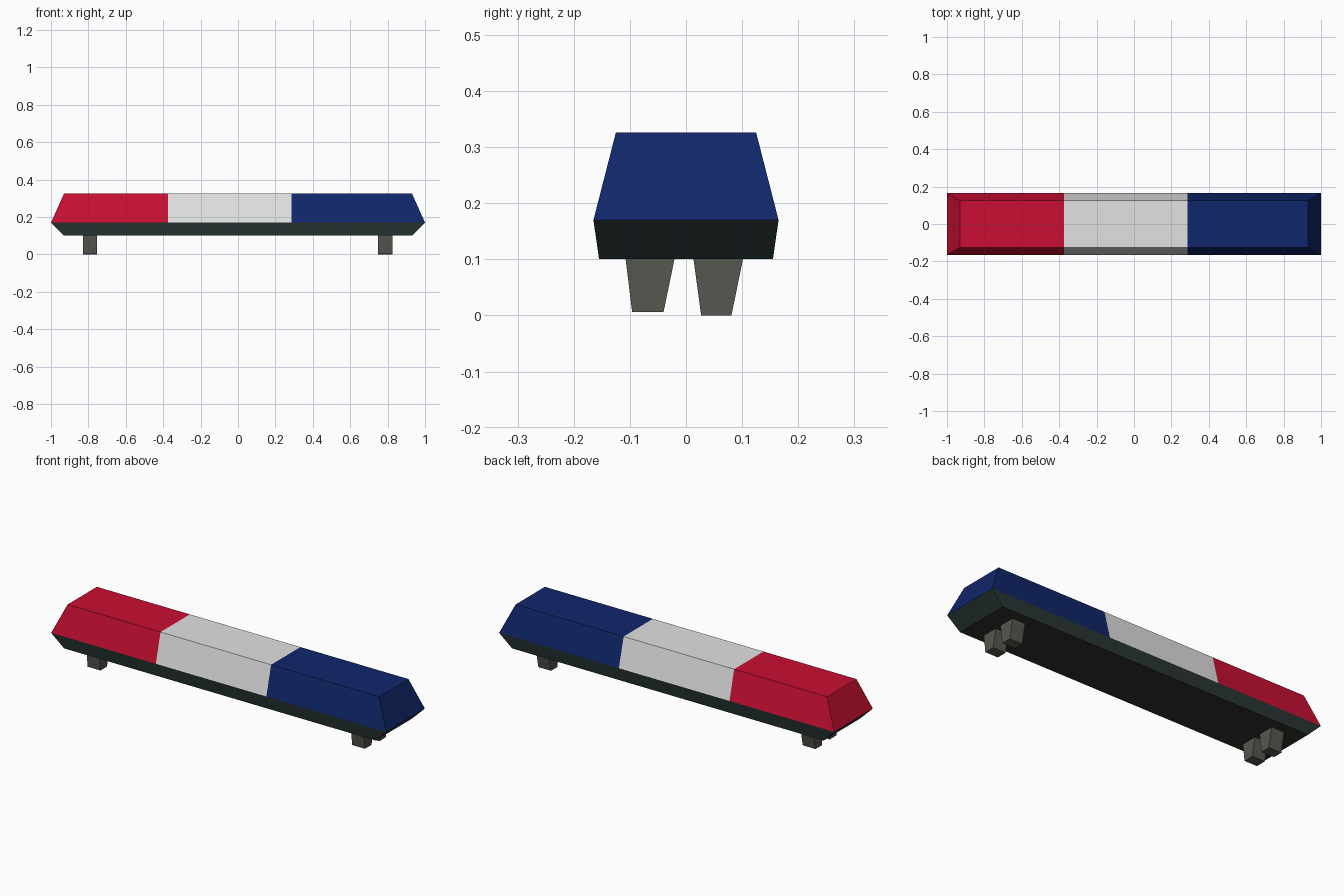
import bpy, bmesh
from mathutils import Vector

if "Cube" in bpy.data.objects:
    bpy.data.objects.remove(bpy.data.objects["Cube"])


def srgb(r, g, b):
    lin = [c / 255 for c in (r, g, b)]
    return [c / 12.92 if c < 0.04045 else ((c + 0.055) / 1.055) ** 2.4 for c in lin] + [1]


def material(name, rgb):
    m = bpy.data.materials.new(name)
    m.diffuse_color = srgb(*rgb)
    m.use_nodes = True
    m.node_tree.nodes["Principled BSDF"].inputs["Base Color"].default_value = m.diffuse_color
    return m


red = material("red lens", (202, 15, 50))
white = material("white lens", (226, 226, 226))
blue = material("blue lens", (15, 38, 106))
dark = material("dark base", (40, 53, 52))
under = material("dark underside", (48, 48, 43))
grey = material("foot grey", (86, 87, 79))


def frustum(name, low, high, mats, cuts=(), rule=None):
    """Tapered block between two rectangles (x0, x1, y0, y1, z)."""
    bm = bmesh.new()
    rings = []
    for x0, x1, y0, y1, z in (low, high):
        rings.append([bm.verts.new(p) for p in
                      ((x0, y0, z), (x1, y0, z), (x1, y1, z), (x0, y1, z))])
    a, b = rings
    bm.faces.new(a[::-1])
    bm.faces.new(b)
    for i in range(4):
        j = (i + 1) % 4
        bm.faces.new((a[i], a[j], b[j], b[i]))
    for x in cuts:
        bmesh.ops.bisect_plane(bm, geom=bm.verts[:] + bm.edges[:] + bm.faces[:],
                               plane_co=Vector((x, 0, 0)), plane_no=Vector((1, 0, 0)))
    bm.normal_update()
    if rule:
        for f in bm.faces:
            f.material_index = rule(f)
    me = bpy.data.meshes.new(name)
    bm.to_mesh(me)
    bm.free()
    for m in mats:
        me.materials.append(m)
    ob = bpy.data.objects.new(name, me)
    bpy.context.collection.objects.link(ob)
    return ob


# Lens cover, cut into three coloured sections along x
CUTS = (-0.375, 0.285)
frustum("lens_cover", (-1, 1, -0.165, 0.165, 0.17), (-0.93, 0.93, -0.125, 0.125, 0.326),
        (red, white, blue), CUTS,
        lambda f: sum(f.calc_center_median().x > c for c in CUTS))

# Base tray, tapering downwards
frustum("base_tray", (-0.93, 0.93, -0.155, 0.155, 0.101), (-1, 1, -0.165, 0.165, 0.17),
        (dark, under), rule=lambda f: int(f.normal.z < -0.9))

# Four tapered feet, in pairs at both ends
for side, x in (("left", -0.792), ("right", 0.787)):
    for end, top, low, z in (("front", (-0.108, -0.02), (-0.096, -0.04), 0.006),
                             ("back", (0.013, 0.102), (0.027, 0.081), 0.0)):
        frustum(f"{side}_{end}_foot", (x - 0.038, x + 0.038, *low, z),
                (x - 0.038, x + 0.038, *top, 0.103), (grey,))
